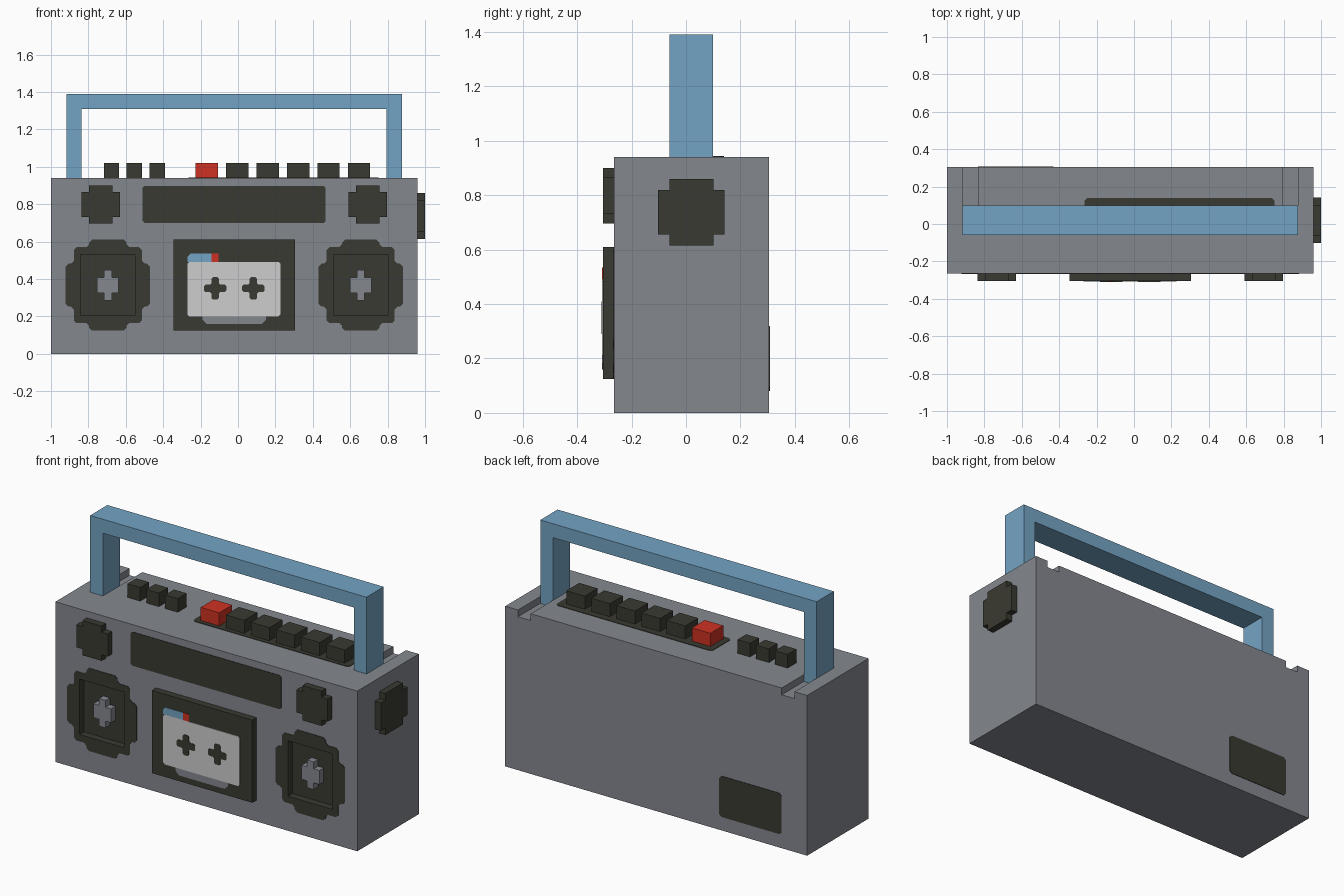
import bpy, bmesh
from mathutils import Vector

if "Cube" in bpy.data.objects:
    bpy.data.objects.remove(bpy.data.objects["Cube"])

CX = -0.02                                  # symmetry line of the body
FRONT, BACK, TOP, DOOR = -0.265, 0.305, 0.94, -0.305
T = 0.003                                   # thickness of painted plates


def material(name, rgb):
    m = bpy.data.materials.new(name)
    lin = [((c / 255 + 0.055) / 1.055) ** 2.4 for c in rgb]
    m.diffuse_color = (*lin, 1)
    m.use_nodes = True
    m.node_tree.nodes["Principled BSDF"].inputs["Base Color"].default_value = m.diffuse_color
    return m


GREY = material("body grey", (132, 136, 143))
DARK = material("dark olive", (58, 58, 50))
BLUE = material("handle blue", (116, 164, 196))
RED = material("record red", (206, 50, 35))
WHITE = material("cassette white", (205, 205, 205))


def prism(name, pts, axis, lo, hi, mat, chamfer=0):
    """Extrude a 2D outline along an axis, optionally clipping its corners."""
    pts = [Vector(p) for p in pts]
    if chamfer:
        n, cut = len(pts), []
        for i, p in enumerate(pts):
            for q in (pts[i - 1], pts[(i + 1) % n]):
                cut.append(p + (q - p).normalized() * chamfer)
        pts = cut
    place = {"X": lambda p, d: (d, p[0], p[1]),
             "Y": lambda p, d: (p[0], d, p[1]),
             "Z": lambda p, d: (p[0], p[1], d)}[axis]
    bm = bmesh.new()
    a = [bm.verts.new(place(p, lo)) for p in pts]
    b = [bm.verts.new(place(p, hi)) for p in pts]
    bm.faces.new(a)
    bm.faces.new(b)
    for i in range(len(a)):
        bm.faces.new((a[i - 1], a[i], b[i], b[i - 1]))
    bmesh.ops.recalc_face_normals(bm, faces=bm.faces)
    me = bpy.data.meshes.new(name)
    bm.to_mesh(me)
    bm.free()
    me.materials.append(mat)
    ob = bpy.data.objects.new(name, me)
    bpy.context.collection.objects.link(ob)
    return ob


def rect(x0, x1, y0, y1):
    return [(x0, y0), (x1, y0), (x1, y1), (x0, y1)]


def box(name, x0, x1, y0, y1, z0, z1, mat):
    return prism(name, rect(x0, x1, y0, y1), "Z", z0, z1, mat)


def stepped(cx, cy, *steps):
    """Four-way symmetric stair outline from (half width, half height) steps."""
    q = []
    for i, (w, h) in enumerate(steps):
        q.append((w, h))
        if i + 1 < len(steps):
            q.append((w, steps[i + 1][1]))
    full = (q + [(x, -y) for x, y in reversed(q)] + [(-x, -y) for x, y in q]
            + [(-x, y) for x, y in reversed(q)])
    return [(cx + x, cy + y) for x, y in full]


def cut(ob, cutter):
    mod = ob.modifiers.new("cut", "BOOLEAN")
    mod.operation, mod.solver, mod.object = "DIFFERENCE", "EXACT", cutter
    bpy.context.view_layer.objects.active = ob
    bpy.ops.object.modifier_apply(modifier=mod.name)


# body
body = box("body", -1.0, 0.96, FRONT, BACK, 0, TOP, GREY)
body.data.materials.append(DARK)

for side, s in (("left", -1), ("right", 1)):
    # slot for the folding handle
    sx = CX + s * 0.856
    slot = box("slot_cutter", sx - 0.041, sx + 0.041, -0.06, 0.5, 0.90, 1.2, GREY)
    cut(body, slot)
    bpy.data.objects.remove(slot)

    # speaker: painted surround, square recess, raised centre cross
    cx, cz = CX + s * 0.676, 0.367
    surround = prism(side + "_speaker_surround",
                     stepped(cx, cz, (0.10, 0.243), (0.182, 0.203), (0.225, 0.115)),
                     "Y", FRONT - T, FRONT + 0.001, DARK, 0.015)
    hole = box("recess_cutter", cx - 0.145, cx + 0.145, -0.5, FRONT + 0.04,
               cz - 0.163, cz + 0.163, DARK)
    cut(body, hole)
    cut(surround, hole)
    bpy.data.objects.remove(hole)
    prism(side + "_speaker_centre", stepped(cx, cz, (0.021, 0.081), (0.058, 0.041)),
          "Y", FRONT, FRONT + 0.042, GREY)

    # small tweeter above each speaker
    prism(side + "_tweeter", stepped(CX + s * 0.714, 0.798, (0.062, 0.102), (0.102, 0.066)),
          "Y", DOOR, FRONT, DARK)

# recess faces are dark: everything just behind the front plane
for f in body.data.polygons:
    f.material_index = int(FRONT + 0.001 < f.center.y < FRONT + 0.05)

# handle
prism("handle", [(-0.918, 0.90), (-0.918, 1.39), (0.876, 1.39), (0.876, 0.90),
                 (0.794, 0.90), (0.794, 1.308), (-0.836, 1.308), (-0.836, 0.90)],
      "Y", -0.06, 0.10, BLUE)

# tuning knob on the right side
prism("tuning_knob", stepped(0.02, 0.737, (0.081, 0.122), (0.122, 0.082)),
      "X", 0.96, 1.0, DARK)

# top buttons and the plate under the large ones
prism("button_plate", rect(-0.265, 0.75, -0.045, 0.14), "Z", TOP, TOP + T, DARK, 0.015)
for i in range(3):
    x = -0.676 + i * 0.122
    box(f"small_button_{i + 1}", x - 0.041, x + 0.041, 0.0, 0.082, TOP, 1.02, DARK)
for i in range(6):
    x = -0.168 + i * 0.163
    box("record_button" if i == 0 else f"play_button_{i}", x - 0.06, x + 0.06,
        -0.02, 0.10, TOP, 1.02, RED if i == 0 else DARK)

# tuner display and rear battery cover
prism("tuner_display", rect(-0.51, 0.468, 0.70, 0.898), "Y", FRONT - T, FRONT, DARK, 0.01)
prism("battery_cover", rect(-0.835, -0.43, 0.08, 0.32), "Y", BACK, BACK + T, DARK, 0.015)

# cassette door with painted cassette
prism("cassette_door", rect(-0.346, 0.306, 0.125, 0.61), "Y", DOOR, FRONT, DARK)
prism("cassette", rect(-0.27, 0.226, 0.20, 0.492), "Y", DOOR - T, DOOR, WHITE, 0.01)
prism("cassette_blue_tab", [(-0.27, 0.492), (-0.27, 0.52), (-0.255, 0.535), (-0.143, 0.535),
                            (-0.143, 0.492)], "Y", DOOR - T, DOOR, BLUE)
prism("cassette_red_tab", rect(-0.143, -0.104, 0.492, 0.535), "Y", DOOR - T, DOOR, RED)
prism("cassette_base", [(-0.19, 0.20), (-0.19, 0.182), (-0.168, 0.16), (0.128, 0.16),
                        (0.15, 0.182), (0.15, 0.20)], "Y", DOOR - T, DOOR, GREY)
for side, s in (("left", -1), ("right", 1)):
    prism(side + "_reel", stepped(CX + s * 0.102, 0.35, (0.02, 0.06), (0.06, 0.02)),
          "Y", DOOR - 2 * T, DOOR - T, DARK, 0.008)
